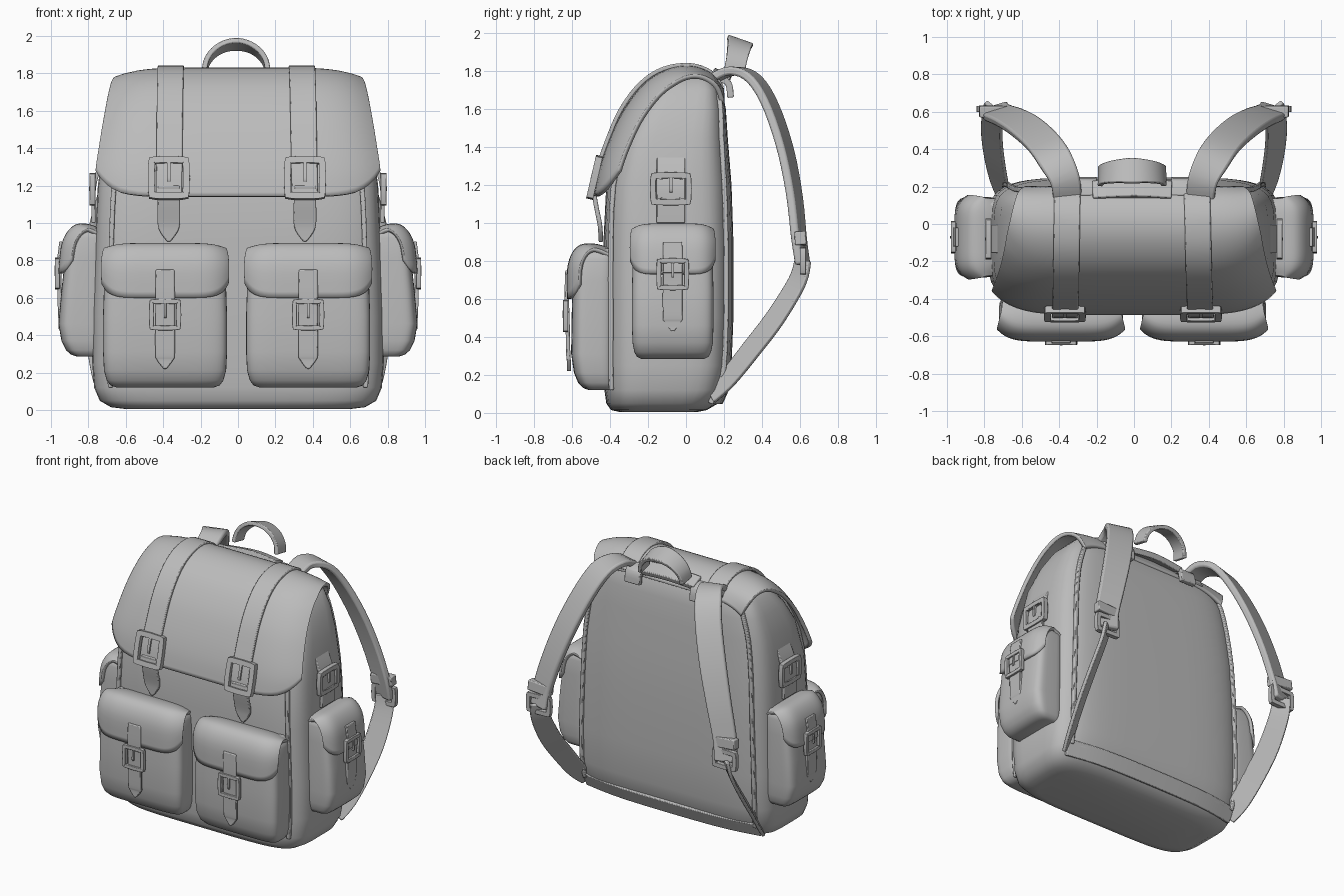
import bpy, bmesh, math
from mathutils import Vector, Matrix

if "Cube" in bpy.data.objects:
    bpy.data.objects.remove(bpy.data.objects["Cube"])

grey = bpy.data.materials.new("canvas_grey")
grey.diffuse_color = (0.5, 0.5, 0.5, 1)
grey.use_nodes = True
grey.node_tree.nodes["Principled BSDF"].inputs["Base Color"].default_value = grey.diffuse_color


def finish(name, bm, mat=Matrix(), bevel=0.0, solid=0.0, angle=40):
    bmesh.ops.recalc_face_normals(bm, faces=bm.faces)
    me = bpy.data.meshes.new(name)
    bm.to_mesh(me)
    bm.free()
    me.materials.append(grey)
    ob = bpy.data.objects.new(name, me)
    bpy.context.collection.objects.link(ob)
    ob.matrix_world = mat
    if solid:
        m = ob.modifiers.new("thickness", 'SOLIDIFY')
        m.thickness, m.offset = solid, 0
    if bevel:
        m = ob.modifiers.new("soft_edge", 'BEVEL')
        m.width, m.segments = bevel, 2
    bpy.ops.object.select_all(action='DESELECT')
    ob.select_set(True)
    bpy.context.view_layer.objects.active = ob
    bpy.ops.object.shade_smooth_by_angle(angle=math.radians(angle))
    return ob


def spline(pts, res=4, closed=False):
    """Catmull-Rom through tuples of any length."""
    pts = [Vector(p) for p in pts]
    n, out = len(pts), []
    for i in range(n if closed else n - 1):
        get = (lambda k: pts[k % n]) if closed else (lambda k: pts[max(0, min(n - 1, k))])
        a, b, c, d = get(i - 1), get(i), get(i + 1), get(i + 2)
        for j in range(res):
            t = j / res
            out.append(0.5 * (2 * b + (c - a) * t + (2 * a - 5 * b + 4 * c - d) * t * t
                              + (3 * b - a - 3 * c + d) * t ** 3))
    if not closed:
        out.append(pts[-1])
    return out


def bridge(bm, rings, closed=False):
    n = len(rings[0])
    for i in range(len(rings) if closed else len(rings) - 1):
        a, b = rings[i], rings[(i + 1) % len(rings)]
        for k in range(n):
            bm.faces.new((a[k], a[(k + 1) % n], b[(k + 1) % n], b[k]))
    if not closed:
        bm.faces.new(rings[0])
        bm.faces.new(rings[-1])


def band(name, pts, hw, side, thick, closed=False, res=4, mat=Matrix(), bevel=0.006):
    """Strap swept along pts; hw is a half width or one per point."""
    if not isinstance(hw, (list, tuple)):
        hw = [hw] * len(pts)
    path = spline([(*p, w) for p, w in zip(pts, hw)], res, closed)
    pos = [Vector(p[:3]) for p in path]
    n, rings, bm = len(pos), [], bmesh.new()
    for i, p in enumerate(pos):
        t = (pos[(i + 1) % n] - pos[i - 1]) if closed else pos[min(i + 1, n - 1)] - pos[max(i - 1, 0)]
        t.normalize()
        s = Vector(side)
        s = (s - t * s.dot(t)).normalized()
        nn, s = t.cross(s) * thick / 2, s * path[i][3]
        rings.append([bm.verts.new(p + q) for q in (s + nn, nn - s, -s - nn, s - nn)])
    bridge(bm, rings, closed)
    return finish(name, bm, mat, bevel)


def loft(name, secs, power=5, n=48, mat=Matrix()):
    """Stacked rounded rectangles: (z, half width, y front, y back)."""
    bm, rings = bmesh.new(), []
    for z, w, y0, y1 in secs:
        ring = []
        for k in range(n):
            a = 2 * math.pi * (k + 0.5) / n
            c, s = math.cos(a), math.sin(a)
            ring.append(bm.verts.new((w * math.copysign(abs(c) ** (2 / power), c),
                        (y0 + y1) / 2 + (y1 - y0) / 2 * math.copysign(abs(s) ** (2 / power), s), z)))
        rings.append(ring)
    bridge(bm, rings)
    return finish(name, bm, mat, angle=50)


def flap(name, prof, wrap, drop, corner, thick, mat=Matrix(), nu=32):
    """Cover sheet from profile (y, z, half width) with wrapped sides and round lower corners."""
    bm, path = bmesh.new(), spline(prof, 4)
    nv, grid = len(path) - 1, []
    for j in range(nv + 1):
        row = []
        for i in range(nu + 1):
            u = math.sin(math.pi / 2 * (2 * i / nu - 1))
            f = j * (1 - corner * abs(u) ** 8)
            k = min(int(f), nv - 1)
            y, z, w = path[k].lerp(path[k + 1], f - k)
            e = abs(u) ** 6
            row.append(bm.verts.new((u * w, y + wrap * e * min(1, j / nv * 2), z - drop * e * (1 - j / nv))))
        grid.append(row)
    for j in range(nv):
        for i in range(nu):
            bm.faces.new((grid[j][i], grid[j][i + 1], grid[j + 1][i + 1], grid[j + 1][i]))
    return finish(name, bm, mat, solid=thick)


def buckle(name, w, h, bar, mat):
    """Rectangular frame with centre prong, in the local xz plane."""
    c = 0.8
    pts = [(w, 0, -h * c), (w, 0, h * c), (w * c, 0, h), (-w * c, 0, h),
           (-w, 0, h * c), (-w, 0, -h * c), (-w * c, 0, -h), (w * c, 0, -h)]
    band(name + "_frame", pts, bar, (0, 1, 0), bar * 2, True, 2, mat)
    band(name + "_prong", [(0, -.005, h), (0, -.01, 0), (0, -.005, -h * .2)], bar * .5, (1, 0, 0), bar, mat=mat)


def pocket(name, mat, w, z0, z1, zf, dt, db, buckle_z, tip_z, top_z):
    """Pouch with cover, strap and buckle; depth dt at top and db low down, facing local -y."""
    h = z1 - z0
    d = lambda t: db + (dt - db) * max(0, t - .3) / .7
    secs = [(0, .78, .5), (.015, .88, .66), (.05, .94, .8), (.12, .985, .92), (.25, 1, 1),
            (.5, 1, 1), (.75, .98, 1), (.9, .96, .95), (.95, .92, .82), (.975, .82, .6)]
    loft(name + "_pouch", [(z0 + h * t, w * a, -d(t) * b, .05) for t, a, b in secs], mat=mat)
    m = zf + (z1 - zf) * .6
    dm, df = d((m - z0) / h) + .016, d((zf - z0) / h) + .016
    flap(name + "_cover", [(.03, z1 - .03, w * .92), (-dt * .4, z1 - .004, w * .95), (-dt * .85, z1 - .02, w * .98),
                           (-dm, m, w * 1.01), (-df, zf, w * .99)], .06, .04, .12, .022, mat)
    yb = -d((buckle_z - z0) / h) - .022
    band(name + "_strap", [(0, -dm - .012, top_z), (0, -df - .012, zf + .02), (0, yb, buckle_z),
                           (0, yb + .004, tip_z + .09), (0, yb + .008, tip_z + .05), (0, yb + .008, tip_z)],
         [.05, .052, .052, .052, .045, .008], (1, 0, 0), .022, mat=mat)
    buckle(name + "_buckle", .072, .07, .013, mat @ Matrix.Translation((0, yb - .01, buckle_z)))


# main bag
body = [(.005, .60, -.35, .06), (.015, .68, -.395, .11), (.05, .74, -.42, .17), (.12, .77, -.43, .215),
        (.25, .78, -.435, .24), (.5, .78, -.435, .25), (.9, .765, -.435, .25), (1.2, .75, -.42, .24),
        (1.45, .715, -.355, .22), (1.6, .67, -.27, .21), (1.7, .62, -.18, .19), (1.77, .55, -.1, .15),
        (1.79, .45, -.06, .12)]
loft("bag_body", body)

# piping along the front and back edges
for s in (-1, 1):
    for tag, front in (("front", 1), ("back", 0)):
        pts = []
        for z, w, y0, y1 in body[3:11]:
            m, hd = (y0 + y1) / 2, (y1 - y0) / 2 * .885
            pts.append((s * w * .885, m - hd if front else m + hd, z))
        band(tag + "_piping", pts, .013, (1, 0, 0), .026, res=2)

# top cover
prof = [(.19, 1.70), (.13, 1.78), (.02, 1.818), (-.1, 1.798), (-.22, 1.72),
        (-.325, 1.58), (-.40, 1.42), (-.45, 1.27), (-.475, 1.14)]
wid = [.58, .62, .645, .665, .685, .71, .735, .755, .75]
flap("top_cover", [(*p, w) for p, w in zip(prof, wid)], .10, .07, .13, .025)

# closing straps with buckles and tongues
for x0, x in ((-.355, -.37), (.335, .358)):
    lift = [(y - .02 * (i > 2), z + .013 * (i < 6)) for i, (y, z) in enumerate(prof)]
    band("closing_strap", [(x0 + (x - x0) * i / 8, y, z) for i, (y, z) in enumerate(lift)], .07, (1, 0, 0), .022)
    tilt = Matrix.Translation((x, -.482, 1.24)) @ Matrix.Rotation(math.radians(-13), 4, 'X')
    buckle("closing_buckle", .092, .097, .018, tilt)
    band("closing_tongue", [(x, -.49, 1.2), (x, -.475, 1.1), (x, -.455, 1.0), (x, -.45, .95), (x, -.448, .90)],
         [.058, .06, .06, .045, .008], (1, 0, 0), .024)

# front pockets
for x in (-.39, .375):
    pocket("front_pocket", Matrix.Translation((x, -.42, 0)), .332, .12, .885, .60, .175, .185, .51, .22, .75)

for s in (-1, 1):
    # side pockets
    turn = Matrix.Rotation(s * math.pi / 2, 4, 'Z')
    pocket("side_pocket", Matrix.Translation((s * .76, -.07, 0)) @ turn, .215, .285, .99, .73, .145, .2, .73, .43, .90)
    # side compression strap
    band("side_strap", [(s * .70, -.08, 1.38), (s * .75, -.08, 1.27), (s * .772, -.08, 1.17), (s * .772, -.08, 1.0)],
         .075, (0, 1, 0), .022)
    buckle("side_buckle", .092, .07, .016, Matrix.Translation((s * .778, -.08, 1.18)) @ turn)
    # shoulder strap, padded part
    band("shoulder_strap", [(s * x, y, z) for x, y, z in (
        (.355, .13, 1.75), (.37, .24, 1.80), (.425, .35, 1.765), (.49, .44, 1.63), (.58, .52, 1.4),
        (.665, .57, 1.15), (.73, .595, .92), (.745, .615, .78))],
        [.075, .08, .09, .09, .09, .085, .08, .075], (1, -.3 * s, 0), .045, bevel=.012)
    # strap adjuster
    buckle("adjuster", .08, .055, .016, Matrix.Translation((s * .745, .615, .80)))
    band("adjuster_loop", [(s * .74, .60, .95), (s * .745, .605, .88)], .085, (1, 0, 0), .06)
    # lower webbing
    band("lower_strap", [(s * x, y, z) for x, y, z in (
        (.745, .615, .80), (.755, .585, .69), (.76, .47, .50), (.745, .34, .33), (.72, .22, .18), (.69, .13, .09))],
        [.06, .065, .07, .07, .065, .055], (.75 * s, .5, -.42), .024)
    # strap anchor tab
    band("anchor_tab", [(s * .26, .15, 1.76), (s * .26, .22, 1.74), (s * .26, .235, 1.66)], .06, (1, 0, 0), .035)

# carry handle
arc = [(-.01 + .17 * math.cos(a), .255 + .03 * math.sin(a), 1.80 + .155 * math.sin(a))
       for a in (math.pi * k / 8 for k in range(9))]
band("carry_handle", arc, [.055, .055, .06, .065, .07, .065, .06, .055, .055], (0, 1, -.35), .028)
band("handle_base", [(-.22, .18, 1.765), (0, .19, 1.78), (.2, .18, 1.765)], .05, (0, 1, -.4), .04)

# lower back reinforcement
band("base_band", [(-.70, .15, .10), (-.35, .195, .10), (.35, .195, .10), (.70, .15, .10)], .055, (0, .45, 1), .03)
